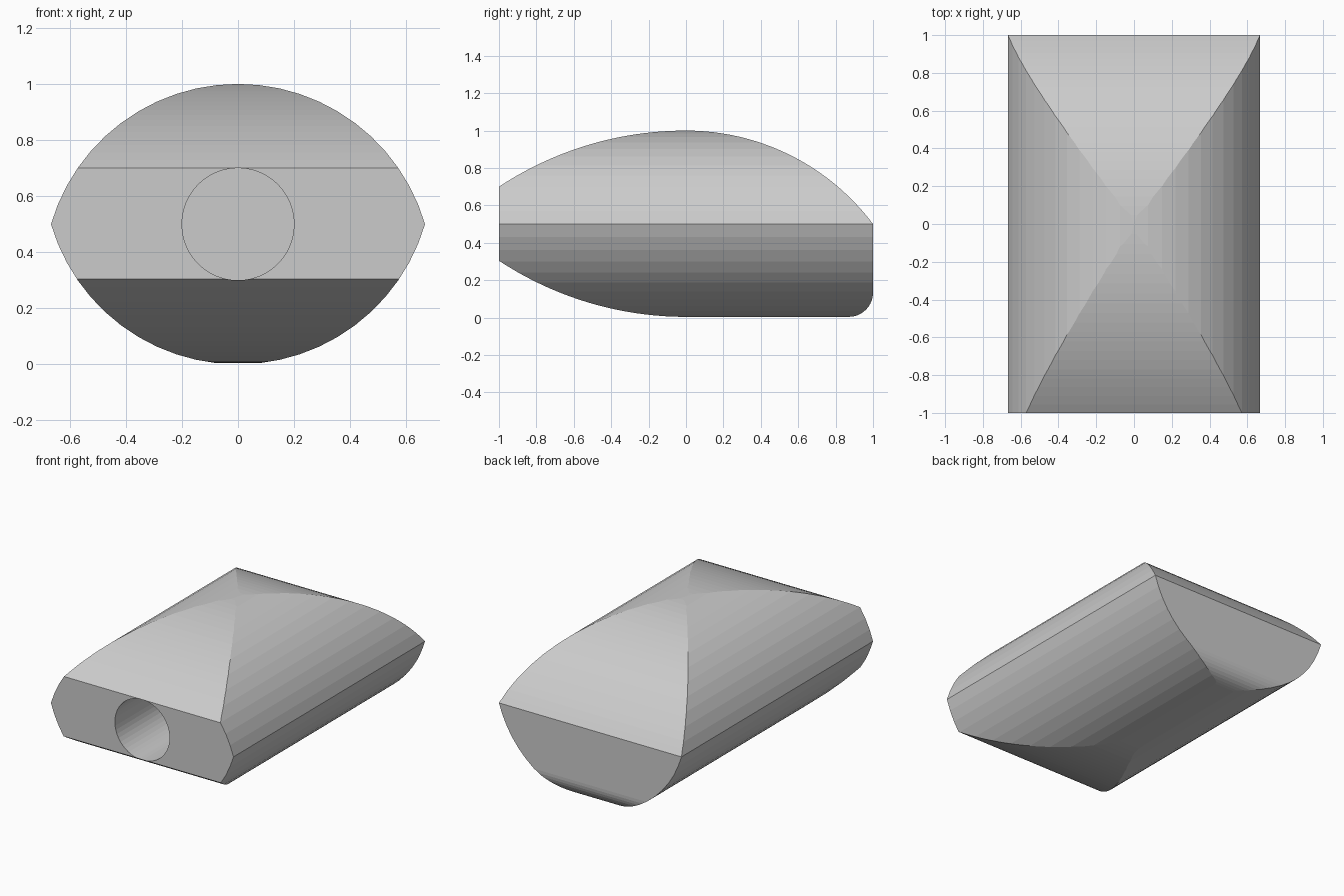
import bpy, bmesh, math

if "Cube" in bpy.data.objects:
    bpy.data.objects.remove(bpy.data.objects["Cube"])


def arc(cx, cz, r, a0, a1, n):
    """Points on a circular arc, angles in radians."""
    return [(cx + r * math.cos(a0 + (a1 - a0) * i / n),
             cz + r * math.sin(a0 + (a1 - a0) * i / n)) for i in range(n + 1)]


def prism(name, points, to_3d, lo, hi):
    """Extrude a closed 2D outline between lo and hi."""
    bm = bmesh.new()
    a = [bm.verts.new(to_3d(u, v, lo)) for u, v in points]
    b = [bm.verts.new(to_3d(u, v, hi)) for u, v in points]
    bm.faces.new(a)
    bm.faces.new(b)
    n = len(points)
    for i in range(n):
        j = (i + 1) % n
        bm.faces.new((a[i], a[j], b[j], b[i]))
    bmesh.ops.recalc_face_normals(bm, faces=bm.faces)
    mesh = bpy.data.meshes.new(name)
    bm.to_mesh(mesh)
    bm.free()
    ob = bpy.data.objects.new(name, mesh)
    bpy.context.collection.objects.link(ob)
    return ob


def boolean(target, cutter, operation):
    mod = target.modifiers.new(cutter.name, 'BOOLEAN')
    mod.operation = operation
    mod.solver = 'EXACT'
    mod.object = cutter
    cutter.hide_render = True
    cutter.hide_set(True)


# Body: pointed-oval section seen from the front
W, H = 0.667, 0.5
R = (W * W + H * H) / (2 * H)
t = math.asin(W / R)
up = math.pi / 2
oval = arc(0, 1 - R, R, up - t, up + t, 24)
oval += arc(0, R, R, -up - t, -up + t, 24)[1:-1]
body = prism("body", oval, lambda u, v, d: (u, d, v), -1.2, 1.2)

# Side outline: arched top, curved front underside, rounded back heel
base = 0.004
rf = (1 + 0.3 ** 2) / 0.6
rb = 1.25
tf, tb = math.asin(1 / rf), math.asin(1 / rb)
r = 0.13
side = arc(0, 1 - rb, rb, up - tb, up, 24)
side += arc(0, 1 - rf, rf, up, up + tf, 20)[1:]
side += arc(0, base + rf, rf, -up - tf, -up, 20)
side += arc(1 - r, base + r, r, -up, 0, 10)
outline = prism("side_outline", side, lambda u, v, d: (d, u, v), -1, 1)
boolean(body, outline, 'INTERSECT')

# Round bore in the front face
bore = prism("front_bore", arc(0, 0.5, 0.2, 0, math.tau * 47 / 48, 47),
             lambda u, v, d: (u, d, v), -1.3, 0)
boolean(body, bore, 'DIFFERENCE')
